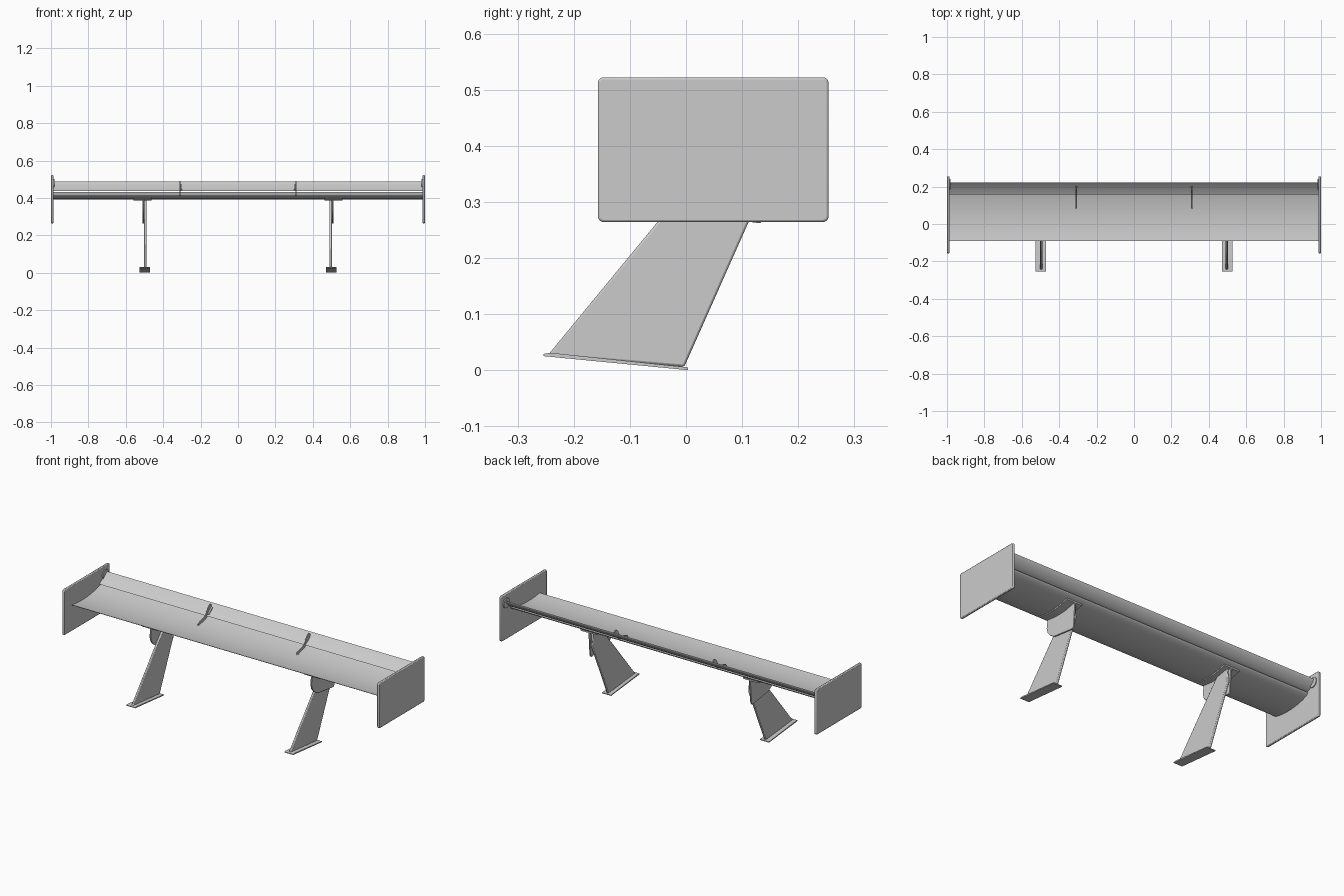
import bpy, bmesh, math

if "Cube" in bpy.data.objects:
    bpy.data.objects.remove(bpy.data.objects["Cube"])


def extrude_x(name, profile, x0, x1, bevel=0.0, segments=2):
    """Solid made by sweeping a closed (y, z) profile from x0 to x1."""
    bm = bmesh.new()
    face = bm.faces.new([bm.verts.new((x0, y, z)) for y, z in profile])
    geom = bmesh.ops.extrude_face_region(bm, geom=[face])["geom"]
    moved = [g for g in geom if isinstance(g, bmesh.types.BMVert)]
    bmesh.ops.translate(bm, verts=moved, vec=(x1 - x0, 0, 0))
    bmesh.ops.recalc_face_normals(bm, faces=bm.faces)
    mesh = bpy.data.meshes.new(name)
    bm.to_mesh(mesh)
    bm.free()
    obj = bpy.data.objects.new(name, mesh)
    bpy.context.collection.objects.link(obj)
    if bevel:
        mod = obj.modifiers.new("edge_bevel", "BEVEL")
        mod.width = bevel
        mod.segments = segments
        mod.limit_method = "ANGLE"
        mod.angle_limit = math.radians(40)
    bpy.ops.object.select_all(action="DESELECT")
    bpy.context.view_layer.objects.active = obj
    obj.select_set(True)
    bpy.ops.object.shade_smooth_by_angle(angle=math.radians(35))
    return obj


def rounded_rect(y0, z0, y1, z1, r, n=5):
    pts = []
    corners = [(y1 - r, z1 - r, 0), (y0 + r, z1 - r, 90),
               (y0 + r, z0 + r, 180), (y1 - r, z0 + r, 270)]
    for cy, cz, start in corners:
        for i in range(n):
            a = math.radians(start + 90 * i / (n - 1))
            pts.append((cy + r * math.cos(a), cz + r * math.sin(a)))
    return pts


def airfoil(start, end, upper, lower, n=20):
    """Cambered section: both surfaces sag below the chord line."""
    (ya, za), (yb, zb) = start, end

    def point(t, sag, power):
        d = sag * (4 * t * (1 - t)) ** power
        length = math.hypot(yb - ya, zb - za)
        ny, nz = (zb - za) / length, -(yb - ya) / length
        return (ya + (yb - ya) * t + ny * d, za + (zb - za) * t + nz * d)

    ts = [0.5 - 0.5 * math.cos(math.pi * i / n) for i in range(n + 1)]
    top = [point(t, upper, 1.0) for t in ts]
    bottom = [point(t, lower, 0.65) for t in reversed(ts[1:-1])]
    return top + bottom


# Main wing and steep rear flap
extrude_x("main_wing", airfoil((-0.09, 0.414), (0.174, 0.431), 0.016, 0.029), -0.988, 0.988)
extrude_x("rear_flap", airfoil((0.158, 0.437), (0.221, 0.488), 0.003, 0.012), -0.988, 0.988)

for side, s in (("left", -1), ("right", 1)):
    # End plate with softened rim
    extrude_x(f"end_plate_{side}", rounded_rect(-0.157, 0.264, 0.254, 0.522, 0.01),
              s * 0.986, s * 1.0, 0.004)

    # Round mounting tab at the flap end
    tab = [(0.212 + 0.028 * math.cos(a), 0.472 + 0.028 * math.sin(a))
           for a in (math.tau * i / 24 for i in range(24))]
    extrude_x(f"flap_end_tab_{side}", tab, s * 0.981, s * 0.988)

    # Swept upright blade
    extrude_x(f"upright_{side}",
              [(-0.246, 0.027), (-0.003, 0.006), (0.112, 0.265), (0.14, 0.33),
               (0.135, 0.402), (0.06, 0.396), (-0.05, 0.265)],
              s * 0.49, s * 0.503, 0.004)

    # Sloping foot plate
    extrude_x(f"foot_{side}",
              [(-0.254, 0.025), (0.004, 0.0), (0.004, 0.005), (-0.242, 0.031), (-0.254, 0.029)],
              s * 0.47, s * 0.526)

    # Wing bracket: side plate bolted to the upright, flange under the wing
    extrude_x(f"bracket_plate_{side}",
              [(-0.062, 0.395), (-0.068, 0.35), (-0.06, 0.322), (-0.04, 0.298), (-0.01, 0.28),
               (0.115, 0.264), (0.132, 0.262), (0.14, 0.272), (0.15, 0.405), (0.06, 0.394)],
              s * 0.503, s * 0.511, 0.001, 1)
    extrude_x(f"bracket_flange_{side}",
              [(-0.066, 0.396), (0.0, 0.387), (0.07, 0.388), (0.15, 0.404),
               (0.15, 0.412), (0.07, 0.396), (0.0, 0.395), (-0.066, 0.403)],
              s * 0.463, s * 0.56)

    # Flap adjuster arm with small feet
    extrude_x(f"adjuster_{side}",
              [(0.083, 0.408), (0.086, 0.422), (0.11, 0.429), (0.138, 0.437), (0.16, 0.456),
               (0.172, 0.478), (0.184, 0.489), (0.196, 0.49), (0.204, 0.482), (0.202, 0.465),
               (0.182, 0.449), (0.165, 0.432), (0.13, 0.412)],
              s * 0.308, s * 0.314, 0.001, 1)
    extrude_x(f"adjuster_front_foot_{side}",
              [(0.083, 0.406), (0.125, 0.413), (0.125, 0.418), (0.083, 0.411)],
              s * 0.31, s * 0.322)
    extrude_x(f"adjuster_rear_foot_{side}",
              [(0.168, 0.441), (0.202, 0.468), (0.199, 0.474), (0.165, 0.447)],
              s * 0.3, s * 0.312)
